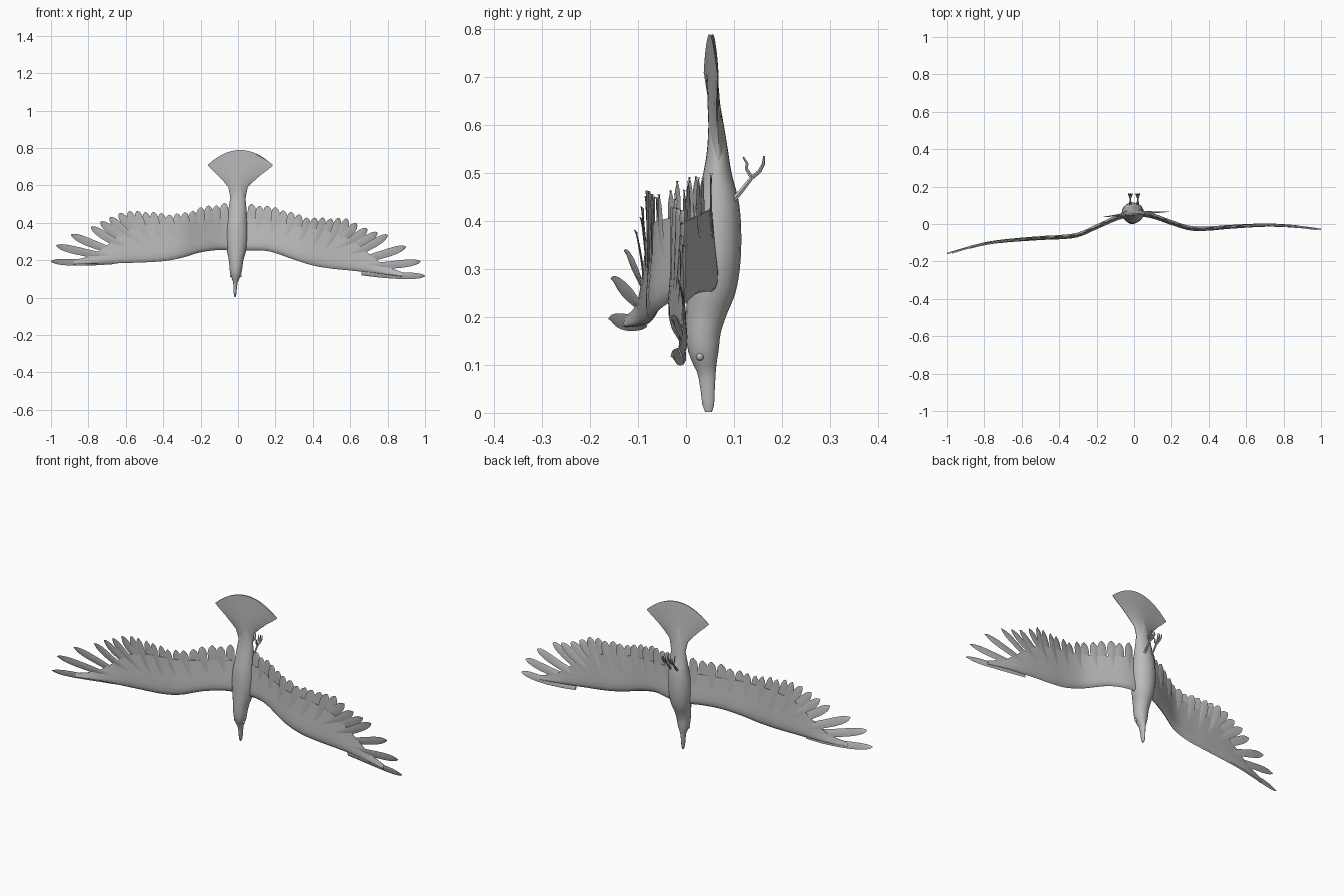
import bpy, bmesh, math
from mathutils import Vector

if "Cube" in bpy.data.objects:
    bpy.data.objects.remove(bpy.data.objects["Cube"])

grey = bpy.data.materials.new("plumage grey")
grey.diffuse_color = (0.5, 0.5, 0.5, 1)
grey.use_nodes = True
grey.node_tree.nodes["Principled BSDF"].inputs["Base Color"].default_value = grey.diffuse_color


def finish(ob, angle=50):
    ob.data.materials.clear()
    ob.data.materials.append(grey)
    bpy.ops.object.select_all(action='DESELECT')
    ob.select_set(True)
    bpy.context.view_layer.objects.active = ob
    bpy.ops.object.shade_smooth_by_angle(angle=math.radians(angle))


def loft(name, shells):
    """Each shell is a list of equal-sized rings, skinned and capped."""
    bm = bmesh.new()
    for rings in shells:
        vs = [[bm.verts.new(p) for p in r] for r in rings]
        n = len(vs[0])
        for a, b in zip(vs, vs[1:]):
            for i in range(n):
                j = (i + 1) % n
                bm.faces.new((a[i], a[j], b[j], b[i]))
        bm.faces.new(vs[0])
        bm.faces.new(vs[-1][::-1])
    bmesh.ops.recalc_face_normals(bm, faces=bm.faces)
    me = bpy.data.meshes.new(name)
    bm.to_mesh(me)
    bm.free()
    ob = bpy.data.objects.new(name, me)
    bpy.context.collection.objects.link(ob)
    finish(ob)
    return ob


def interp(table, x):
    """Smooth curve through (x, value) pairs."""
    if x <= table[0][0]:
        return table[0][1]
    for i in range(len(table) - 1):
        (x0, v0), (x1, v1) = table[i], table[i + 1]
        if x <= x1:
            xa, va = table[max(i - 1, 0)]
            xb, vb = table[min(i + 2, len(table) - 1)]
            m0 = (v1 - va) / (x1 - xa) * (x1 - x0)
            m1 = (vb - v0) / (xb - x0) * (x1 - x0)
            t = (x - x0) / (x1 - x0)
            return ((2*t**3 - 3*t*t + 1)*v0 + (t**3 - 2*t*t + t)*m0
                    + (3*t*t - 2*t**3)*v1 + (t**3 - t*t)*m1)
    return table[-1][1]


# Body with head and beak: z, centre x, half width, back y, belly y
BODY = [(0.002, -.016, .003, .040, .054), (.012, -.016, .006, .035, .058),
        (.05, -.015, .009, .030, .060), (.085, -.014, .013, .023, .062),
        (.105, -.013, .022, .013, .064), (.13, -.012, .030, .004, .068),
        (.165, -.011, .035, .000, .072), (.20, -.010, .039, .000, .083),
        (.25, -.008, .051, .002, .103), (.31, -.007, .059, .004, .113),
        (.38, -.006, .058, .010, .115), (.44, -.004, .052, .022, .110),
        (.50, -.002, .045, .036, .095), (.55, 0, .038, .044, .087),
        (.61, 0, .028, .047, .077), (.67, .002, .012, .050, .066)]


def body_ring(z):
    cx, rx, y0, y1 = (interp([(r[0], r[k]) for r in BODY], z) for k in range(1, 5))
    return [(cx + rx * math.cos(a), (y0 + y1) / 2 + (y1 - y0) / 2 * math.sin(a), z)
            for a in (i * math.tau / 20 for i in range(20))]


loft("body", [[body_ring(.002 + .668 * i / 48) for i in range(49)]])

# Eyes
for s in (-1, 1):
    bpy.ops.mesh.primitive_uv_sphere_add(segments=12, ring_count=8, radius=.008,
                                         location=(-.012 + s * .024, .029, .117))
    bpy.context.object.name = "eye"
    finish(bpy.context.object)

# Tail fan: z, centre x, half width, corner drop, half thickness, y
TAIL = [(.48, 0, .036, 0, .020, .066), (.54, 0, .042, 0, .019, .066),
        (.60, 0, .052, .010, .014, .062), (.645, .003, .082, .022, .011, .058),
        (.69, .006, .115, .035, .008, .056), (.74, .010, .150, .056, .005, .054),
        (.775, .012, .170, .073, .003, .053), (.789, .012, .174, .080, .002, .052)]


def tail_ring(z, cx, w, drop, t, y):
    tilt = .08 * min(1, (z - .48) / .15)
    us = [i / 8 - 1 for i in range(17)]

    def pt(u, side):
        thick = t * math.sqrt(max(0, 1 - u * u)) * (.5 + .5 * (1 - u * u)) + .0012
        return (cx + u * w, y + tilt * u * w + side * thick, z - drop * u * u)
    return [pt(u, 1) for u in us] + [pt(u, -1) for u in reversed(us)]


loft("tail", [[tail_ring(*r) for r in TAIL]])

# Wings: span tables (distance from the middle, value)
LEFT = dict(
    sign=-1,
    lead=[(0, .245), (.05, .252), (.1, .255), (.2, .242), (.3, .213), (.4, .195),
          (.6, .185), (.88, .178)],
    trail=[(0, .43), (.1, .42), (.3, .40), (.5, .385), (.6, .355), (.7, .28),
           (.78, .228), (.88, .20)],
    bow=[(0, .05), (.05, .046), (.1, .03), (.2, -.015), (.3, -.058), (.4, -.07),
         (.5, -.075), (.75, -.097), (.88, -.125), (1, -.16)],
    tips=[(0.075, .505), (.2, .483), (.3, .452), (.4, .450), (.5, .462), (.58, .462)],
    # primaries: root x, root z, tip x, tip z, half width
    primaries=[(.50, .30, .635, .45, .024), (.52, .28, .685, .428, .024),
               (.54, .27, .735, .405, .023), (.57, .25, .785, .378, .022),
               (.61, .23, .892, .336, .022), (.64, .21, .972, .278, .021),
               (.66, .19, 1.0, .194, .018)])
RIGHT = dict(
    sign=1,
    lead=[(0, .245), (.05, .252), (.15, .25), (.2, .238), (.3, .203), (.4, .172),
          (.5, .155), (.6, .145), (.75, .128), (.88, .112)],
    trail=[(0, .43), (.1, .42), (.3, .385), (.5, .35), (.6, .31), (.7, .235),
           (.78, .175), (.88, .135)],
    bow=[(0, .05), (.05, .052), (.1, .043), (.2, .008), (.3, -.022), (.4, -.024),
         (.5, -.016), (.7, -.006), (.85, -.012), (1, -.03)],
    tips=[(0.075, .50), (.2, .483), (.3, .452), (.4, .428), (.5, .428), (.58, .422)],
    primaries=[(.50, .27, .635, .395, .024), (.52, .25, .69, .368, .024),
               (.54, .23, .745, .348, .023), (.57, .21, .80, .335, .022),
               (.61, .19, .897, .272, .022), (.64, .165, .975, .193, .021),
               (.66, .13, 1.0, .116, .018)])


def wing_ring(w, x):
    """Aerofoil section: thick at the leading edge, thin behind."""
    z0, z1, y = interp(w['lead'], x), interp(w['trail'], x), interp(w['bow'], x)
    t = .015 - .009 * x
    ts = [0, .04, .12, .25, .45, .7, 1]
    th = [0, .6, .95, 1, .75, .45, .15]
    def pt(i, side):
        return (w['sign'] * x, y + side * t * th[i], z0 + (z1 - z0) * ts[i])
    return [pt(i, 1) for i in range(7)] + [pt(i, -1) for i in range(6, 0, -1)]


def feather(w, rx, rz, tx, tz, half, layer):
    """Thin rounded blade that follows the bow of the wing."""
    root, tip = Vector((rx, rz)), Vector((tx, tz))
    d = (tip - root).normalized()
    side = Vector((d.y, -d.x))
    rings = []
    for t, k in ((0, .6), (.25, .8), (.5, .95), (.7, 1), (.83, .92),
                 (.92, .7), (.97, .42), (1, .12)):
        c = root.lerp(tip, t) + side * half * .25 * math.sin(math.pi * t)
        ring = []
        for u, v in ((-1, 0), (-.4, 1), (.4, 1), (1, 0), (.4, -1), (-.4, -1)):
            p = c + side * u * half * k
            y = interp(w['bow'], min(abs(p.x), 1)) + layer + u * .004 + v * .003 * (1.1 - .7 * t)
            ring.append((w['sign'] * p.x, y, p.y))
        rings.append(ring)
    return rings


for label, w in (("left", LEFT), ("right", RIGHT)):
    loft(label + "_wing", [[wing_ring(w, .88 * i / 44) for i in range(45)]])
    blades = []
    # secondary feathers, fanning out gradually
    for i in range(13):
        tx = .073 + .0425 * i
        tz = interp(w['tips'], tx) - (.006 if i % 3 == 1 else 0)
        lean = .01 + .07 * (i / 12) ** 1.5
        blades.append(feather(w, tx - lean, interp(w['lead'], tx) + .09, tx, tz,
                              .0235, .003 * (-1) ** i))
    # long primary feathers towards the tip
    for i, p in enumerate(w['primaries']):
        blades.append(feather(w, *p, .002 * (-1) ** i))
    loft(label + "_feathers", blades)


# Legs and curled toes
def tube(name, paths):
    cu = bpy.data.curves.new(name, 'CURVE')
    cu.dimensions = '3D'
    cu.bevel_resolution = 1
    cu.bevel_depth = .005
    cu.use_fill_caps = True
    for path in paths:
        sp = cu.splines.new('POLY')
        sp.points.add(len(path) - 1)
        for q, (x, y, z, r) in zip(sp.points, path):
            q.co = (x, y, z, 1)
            q.radius = r
    ob = bpy.data.objects.new(name, cu)
    bpy.context.collection.objects.link(ob)
    bpy.ops.object.select_all(action='DESELECT')
    ob.select_set(True)
    bpy.context.view_layer.objects.active = ob
    bpy.ops.object.convert(target='MESH')
    finish(bpy.context.object)


for s in (-1, 1):
    x = s * .02
    ankle = (x, .137, .49, .9)
    paths = [[(x, .09, .435, 1.5), (x, .115, .462, 1.1), ankle]]
    for dx in (-.01, 0, .01):
        paths.append([ankle, (x + dx * .6, .153, .503, .8),
                      (x + dx, .161, .518, .7), (x + dx, .163, .535, .4)])
    paths.append([ankle, (x, .126, .508, .8), (x, .127, .520, .7), (x, .119, .533, .4)])
    tube("leg_left" if s < 0 else "leg_right", paths)
